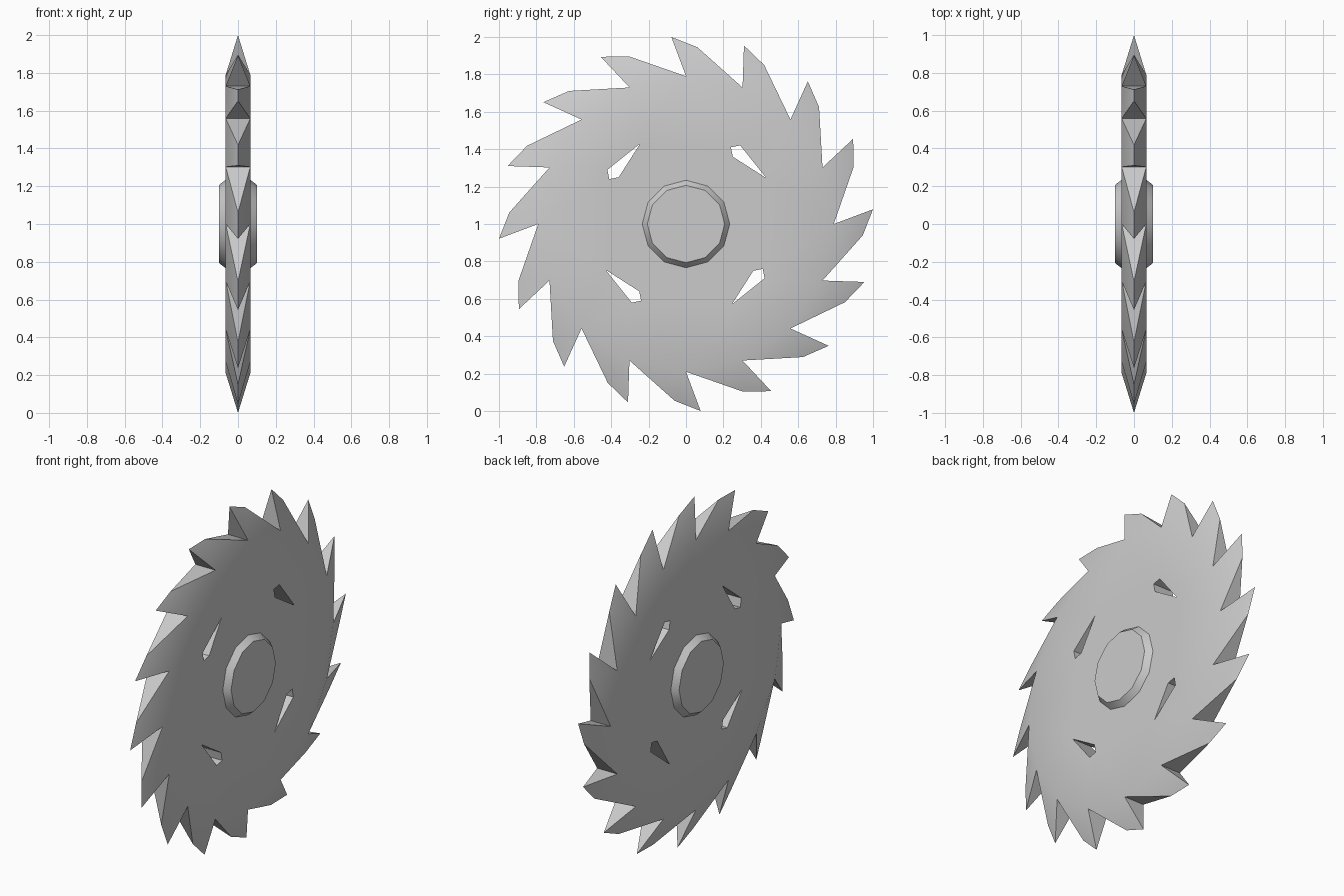
import bpy, bmesh
from math import radians, cos, sin, pi

if "Cube" in bpy.data.objects:
    bpy.data.objects.remove(bpy.data.objects["Cube"])

N = 16            # teeth
HALF = 0.065      # half thickness of the plate
CZ = 1.0          # blade centre height


def polar(r, deg, x=0.0):
    a = radians(deg)
    return (x, r * cos(a), CZ + r * sin(a))


def finish(bm, name, angle):
    bmesh.ops.recalc_face_normals(bm, faces=bm.faces)
    me = bpy.data.meshes.new(name)
    bm.to_mesh(me)
    bm.free()
    ob = bpy.data.objects.new(name, me)
    bpy.context.collection.objects.link(ob)
    bpy.ops.object.select_all(action='DESELECT')
    ob.select_set(True)
    bpy.context.view_layer.objects.active = ob
    bpy.ops.object.shade_smooth_by_angle(angle=radians(angle))
    return ob


# Blade: flat plate with four slots, teeth tapering to a sharp centre line
bm = bmesh.new()
slot = [(0.24, 0.41), (0.29, 0.42), (0.43, 0.245), (0.25, 0.36)]
valleys, slots = [], []
for x in (HALF, -HALF):
    ring = [bm.verts.new(polar(0.79, 90 - 360 / N * i, x)) for i in range(N)]
    loops, pts = [ring], slot
    for q in range(4):
        loops.append([bm.verts.new((x, y, CZ + z)) for y, z in pts])
        pts = [(z, -y) for y, z in pts]
    edges = [bm.edges.new((l[k], l[(k + 1) % len(l)])) for l in loops for k in range(len(l))]
    bmesh.ops.triangle_fill(bm, use_beauty=True, edges=edges, normal=(1 if x > 0 else -1, 0, 0))
    valleys.append(ring)
    slots.append(loops[1:])

# slot walls
for a, b in zip(*slots):
    for k in range(4):
        j = (k + 1) % 4
        bm.faces.new((a[k], a[j], b[j], b[k]))

# teeth
va, vb = valleys
for i in range(N):
    j = (i + 1) % N
    step = 360 / N * i
    tip = bm.verts.new(polar(1.003, 94.5 - step))
    back = bm.verts.new(polar(0.947, 86.3 - step))
    for v in (va, vb):
        bm.faces.new((v[i], tip, back, v[j]))
    bm.faces.new((va[i], vb[i], tip))
    bm.faces.new((va[j], vb[j], back))
finish(bm, "saw_blade", 32)

# Hub: twelve-sided boss with chamfered rims on both sides
bm = bmesh.new()
profile = [(-0.10, 0.207), (-HALF, 0.234), (HALF, 0.234), (0.10, 0.207)]
rings = [[bm.verts.new(polar(r, 90 + 30 * k, x)) for k in range(12)] for x, r in profile]
for a, b in zip(rings, rings[1:]):
    for k in range(12):
        j = (k + 1) % 12
        bm.faces.new((a[k], a[j], b[j], b[k]))
bm.faces.new(rings[0])
bm.faces.new(rings[-1])
finish(bm, "hub", 32)
